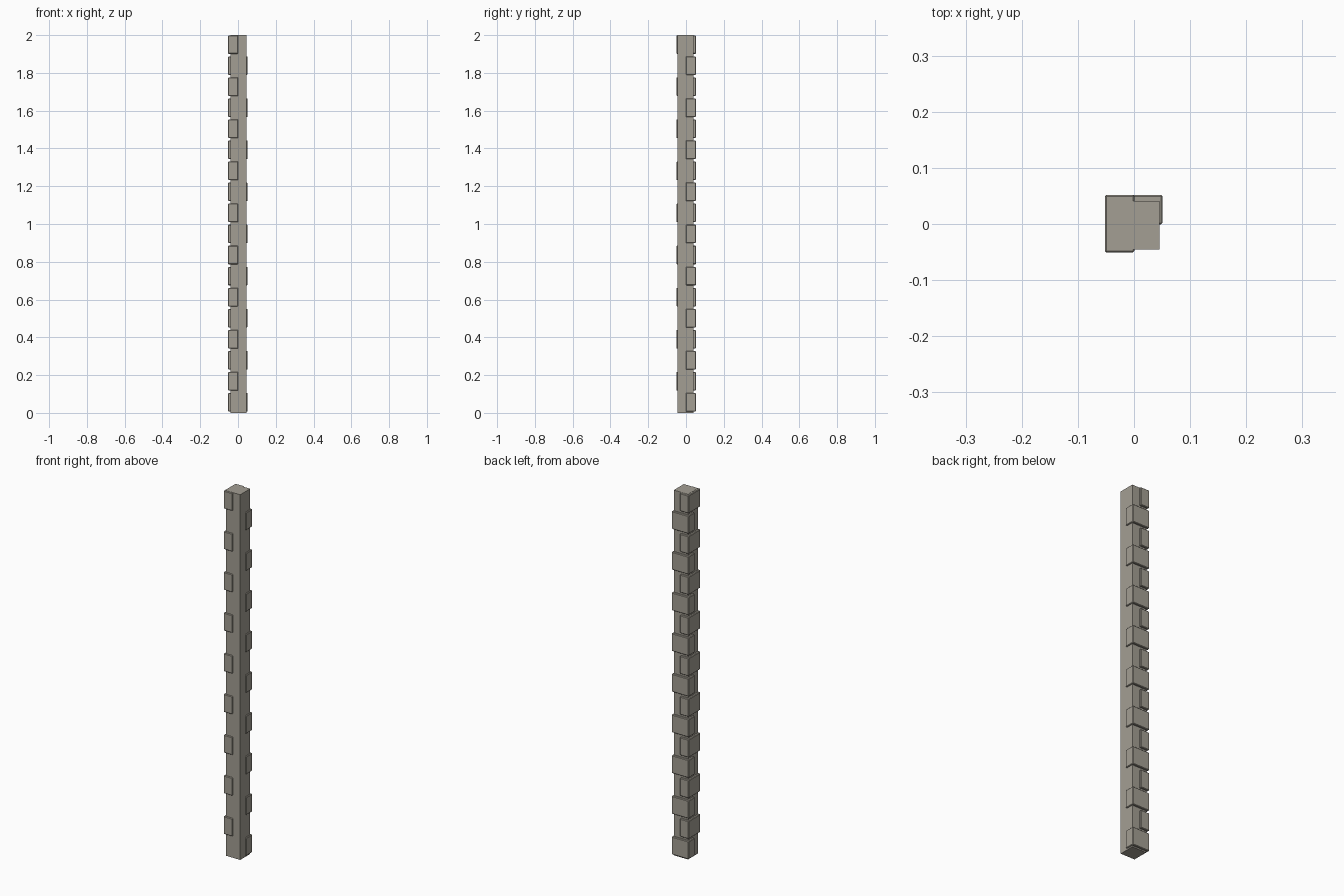
import bpy

if "Cube" in bpy.data.objects:
    bpy.data.objects.remove(bpy.data.objects["Cube"])

# warm grey stone
stone = bpy.data.materials.new("stone")
stone.diffuse_color = (0.37, 0.345, 0.295, 1.0)
stone.use_nodes = True
stone.node_tree.nodes["Principled BSDF"].inputs["Base Color"].default_value = stone.diffuse_color


def box(name, x0, x1, y0, y1, z0, z1, bevel=0.0):
    """Box between two corners, optionally with chamfered edges."""
    bpy.ops.mesh.primitive_cube_add(size=1)
    ob = bpy.context.object
    ob.name = name
    ob.location = ((x0 + x1) / 2, (y0 + y1) / 2, (z0 + z1) / 2)
    ob.scale = (x1 - x0, y1 - y0, z1 - z0)
    bpy.ops.object.transform_apply(location=True, rotation=False, scale=True)
    ob.data.materials.append(stone)
    if bevel:
        mod = ob.modifiers.new("chamfer", 'BEVEL')
        mod.width = bevel
        mod.segments = 1
    return ob


# plain square post behind the corner stones
box("post_core", -0.041, 0.045, -0.045, 0.041, 0.0, 2.0)

# corner stones on the back left edge, long side alternating per course
ROWS = 18
TOP, BOTTOM, HEIGHT = 1.999, 0.007, 0.098
step = (TOP - BOTTOM - HEIGHT) / (ROWS - 1)
for i in range(ROWS):
    z1 = TOP - i * step
    z0 = z1 - HEIGHT
    if i % 2 == 0:
        box(f"corner_stone_deep_{i}", -0.052, 0.001, -0.051, 0.052, z0, z1, 0.003)
    else:
        box(f"corner_stone_wide_{i}", -0.052, 0.051, -0.001, 0.052, z0, z1, 0.003)
